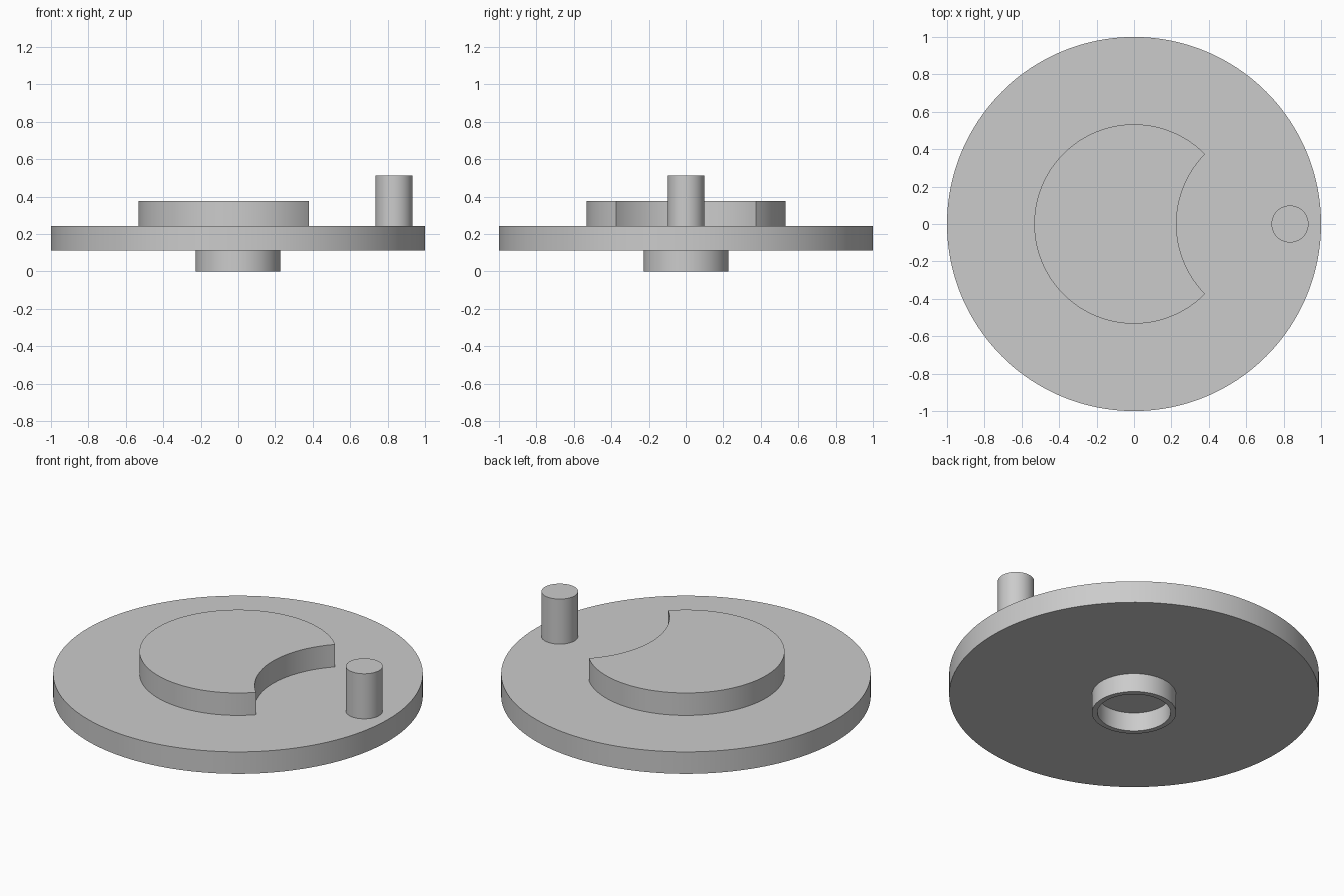
import bpy
import bmesh
from math import radians, sin, cos, acos, pi

cube = bpy.data.objects.get("Cube")
if cube:
    bpy.data.objects.remove(cube, do_unlink=True)

grey = bpy.data.materials.new("plain grey")
grey.use_nodes = True
COLOUR = (0.6, 0.6, 0.6, 1)
grey.diffuse_color = COLOUR
grey.node_tree.nodes["Principled BSDF"].inputs["Base Color"].default_value = COLOUR


def arc(cx, radius, start, end, steps):
    """Points along an arc centred on the x axis, both ends included."""
    return [(cx + radius * cos(start + (end - start) * i / steps),
             radius * sin(start + (end - start) * i / steps))
            for i in range(steps + 1)]


def circle(cx, radius, steps=128):
    return arc(cx, radius, 0, 2 * pi, steps)[:-1]


def finish(name, bm):
    bmesh.ops.recalc_face_normals(bm, faces=bm.faces)
    mesh = bpy.data.meshes.new(name)
    bm.to_mesh(mesh)
    bm.free()
    mesh.materials.append(grey)
    obj = bpy.data.objects.new(name, mesh)
    bpy.context.collection.objects.link(obj)
    bpy.ops.object.select_all(action="DESELECT")
    obj.select_set(True)
    bpy.context.view_layer.objects.active = obj
    bpy.ops.object.shade_smooth_by_angle(angle=radians(30))


def extrude(name, outline, z0, z1):
    """Solid prism from a flat outline."""
    bm = bmesh.new()
    face = bm.faces.new([bm.verts.new((x, y, z0)) for x, y in outline])
    top = bmesh.ops.extrude_face_region(bm, geom=[face], use_keep_orig=True)
    verts = [g for g in top["geom"] if isinstance(g, bmesh.types.BMVert)]
    bmesh.ops.translate(bm, verts=verts, vec=(0, 0, z1 - z0))
    finish(name, bm)


def tube(name, inner, outer, z0, z1):
    """Upright ring swept from a rectangular section."""
    bm = bmesh.new()
    section = [(inner, z0), (outer, z0), (outer, z1), (inner, z1)]
    loops = [[bm.verts.new((x, y, z)) for x, y in circle(0, r)] for r, z in section]
    for a, b in zip(loops, loops[1:] + loops[:1]):
        for i in range(len(a)):
            bm.faces.new((a[i - 1], a[i], b[i], b[i - 1]))
    finish(name, bm)


DISC_BOTTOM, DISC_TOP = 0.112, 0.243

# Main disc and the hollow hub below it
extrude("drive_disc", circle(0, 1.0, 192), DISC_BOTTOM, DISC_TOP)
tube("hub_ring", 0.198, 0.228, 0, DISC_BOTTOM)

# Crescent: a round boss with a bite of equal radius on the pin side
R, BITE_X = 0.533, 0.76
tip = acos(BITE_X / 2 / R)
crescent = arc(0, R, tip, 2 * pi - tip, 112)
crescent += arc(BITE_X, R, pi + tip, pi - tip, 40)[1:-1]
extrude("locking_crescent", crescent, DISC_TOP, 0.377)

# Drive pin near the rim
extrude("drive_pin", circle(0.834, 0.099, 64), DISC_TOP, 0.512)
